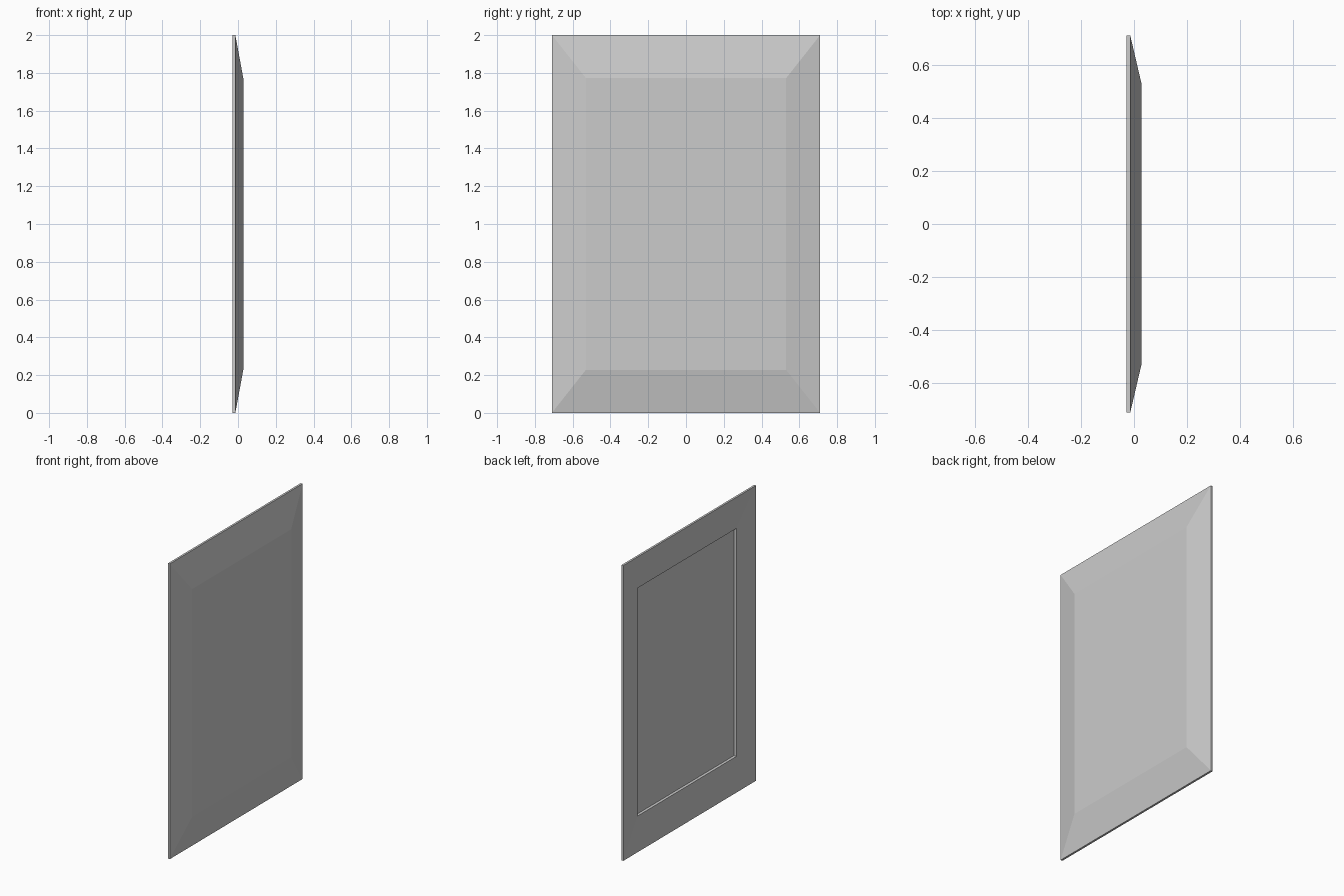
import bpy, bmesh

if "Cube" in bpy.data.objects:
    bpy.data.objects.remove(bpy.data.objects["Cube"])

# Rings from the recessed back floor, round the rim, to the raised front:
# (x position, half width in y, half height in z)
RINGS = [
    (0.012, 0.53, 0.772),    # recess floor
    (-0.007, 0.53, 0.772),   # recess lip
    (-0.028, 0.71, 1.0),     # outer back edge
    (-0.014, 0.71, 1.0),     # outer front edge
    (0.028, 0.53, 0.772),    # raised centre
]


def ring(bm, x, hy, hz):
    corners = ((-1, -1), (1, -1), (1, 1), (-1, 1))
    return [bm.verts.new((x, a * hy, 1 + b * hz)) for a, b in corners]


# Bevelled panel with recessed back
bm = bmesh.new()
loops = [ring(bm, *r) for r in RINGS]
for lo, hi in zip(loops, loops[1:]):
    for i in range(4):
        j = (i + 1) % 4
        bm.faces.new((lo[i], lo[j], hi[j], hi[i]))
bm.faces.new(loops[0][::-1])
bm.faces.new(loops[-1])
bmesh.ops.recalc_face_normals(bm, faces=bm.faces)

mesh = bpy.data.meshes.new("bevelled_panel")
bm.to_mesh(mesh)
bm.free()
bpy.context.collection.objects.link(bpy.data.objects.new("bevelled_panel", mesh))
